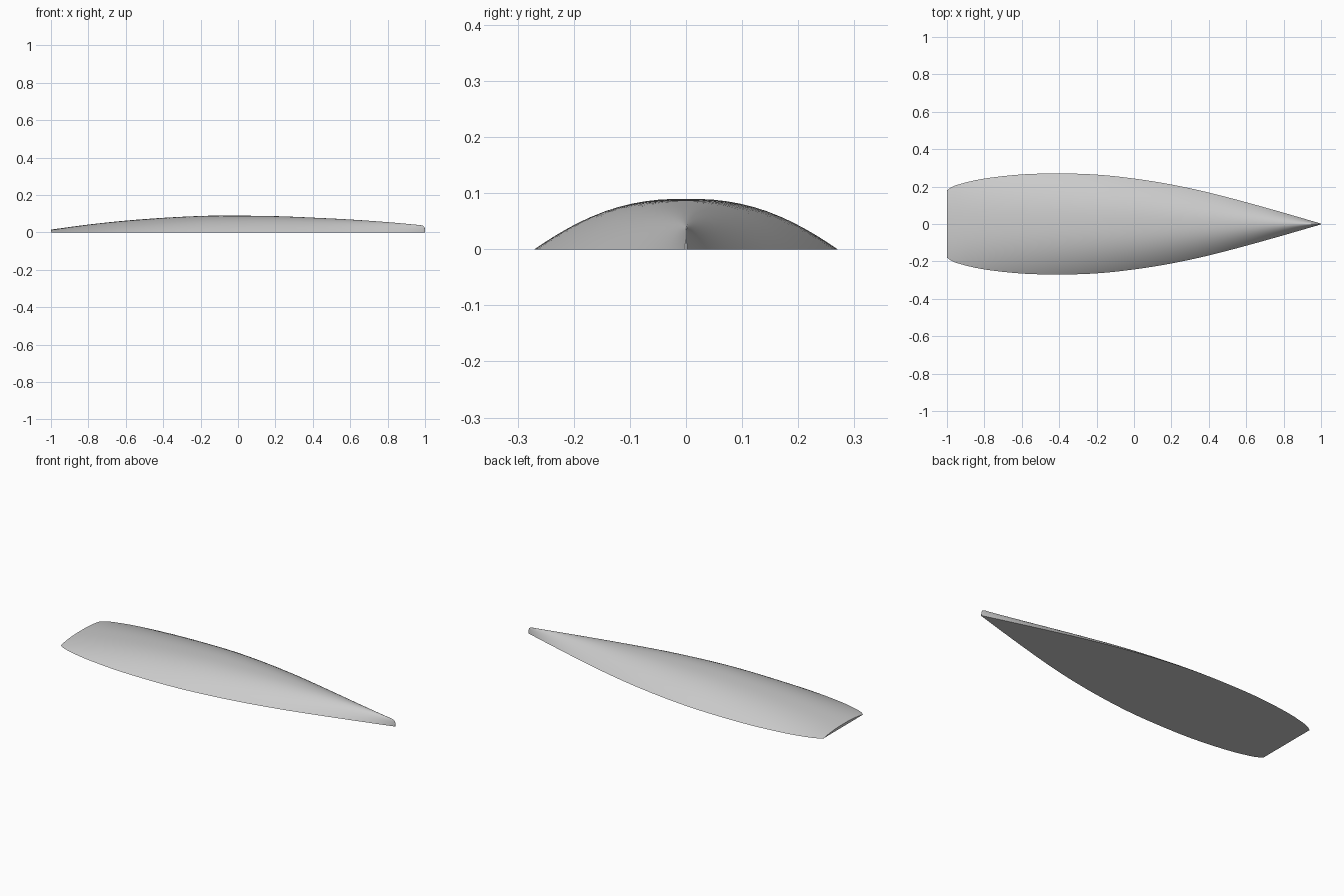
import bpy
import bmesh
import math

cube = bpy.data.objects.get("Cube")
if cube:
    bpy.data.objects.remove(cube, do_unlink=True)

# Guide curves along the hull: (x, value)
HALF_WIDTH = [(-1, .18), (-.97, .2), (-.9, .222), (-.8, .243), (-.6, .265), (-.4, .27),
              (-.2, .264), (0, .243), (.2, .211), (.4, .168), (.6, .116), (.8, .06), (1, .002)]
KEEL = [(-1, .015), (-.8, .042), (-.6, .063), (-.4, .078), (-.2, .088), (-.08, .09),
        (.2, .087), (.4, .079), (.6, .069), (.8, .055), (.975, .039)]
STEM = [(.975, .039), (.988, .036), (.996, .03), (1, .018)]


def sample(points, x):
    """Smooth cubic interpolation through the points."""
    last = len(points) - 1
    i = max(k for k in range(last) if points[k][0] <= x)

    def slope(k):
        a, b = points[max(k - 1, 0)], points[min(k + 1, last)]
        return (b[1] - a[1]) / (b[0] - a[0])

    (x0, v0), (x1, v1) = points[i], points[i + 1]
    d = x1 - x0
    t = (x - x0) / d
    return ((2*t**3 - 3*t**2 + 1) * v0 + (t**3 - 2*t**2 + t) * d * slope(i)
            + (3*t**2 - 2*t**3) * v1 + (t**3 - t**2) * d * slope(i + 1))


# Stations from the transom to the rounded stem
stations = [-1, -.99, -.98, -.96, -.93]
stations += [-.9 + .05 * i for i in range(37)]
stations += [.94] + [p[0] for p in STEM]

SEGMENTS = 32
bm = bmesh.new()
rings = []
for x in sorted(set(stations)):
    width = sample(HALF_WIDTH, x)
    height = sample(KEEL, x) if x < STEM[0][0] else dict(STEM)[x]
    power = 2.4 - .4 * max(x, 0)
    ring = []
    for k in range(SEGMENTS + 1):
        s = math.sin(math.pi * (k / SEGMENTS - .5))
        ring.append(bm.verts.new((x, width * s, height * (1 - abs(s) ** power))))
    rings.append(ring)

# Curved shell and flat underside
for a, b in zip(rings, rings[1:]):
    for k in range(SEGMENTS):
        bm.faces.new((a[k], b[k], b[k + 1], a[k + 1]))
    bm.faces.new((a[0], a[-1], b[-1], b[0]))

# Transom and stem ends
bm.faces.new(rings[0])
bm.faces.new(rings[-1][::-1])
bmesh.ops.recalc_face_normals(bm, faces=bm.faces)

mesh = bpy.data.meshes.new("hull")
bm.to_mesh(mesh)
bm.free()
hull = bpy.data.objects.new("hull", mesh)
bpy.context.collection.objects.link(hull)

# Plain grey finish
grey = bpy.data.materials.new("light grey")
grey.use_nodes = True
color = (.6, .6, .6, 1)
grey.diffuse_color = color
grey.node_tree.nodes["Principled BSDF"].inputs["Base Color"].default_value = color
mesh.materials.append(grey)

bpy.ops.object.select_all(action="DESELECT")
hull.select_set(True)
bpy.context.view_layer.objects.active = hull
bpy.ops.object.shade_smooth_by_angle(angle=math.radians(30))
